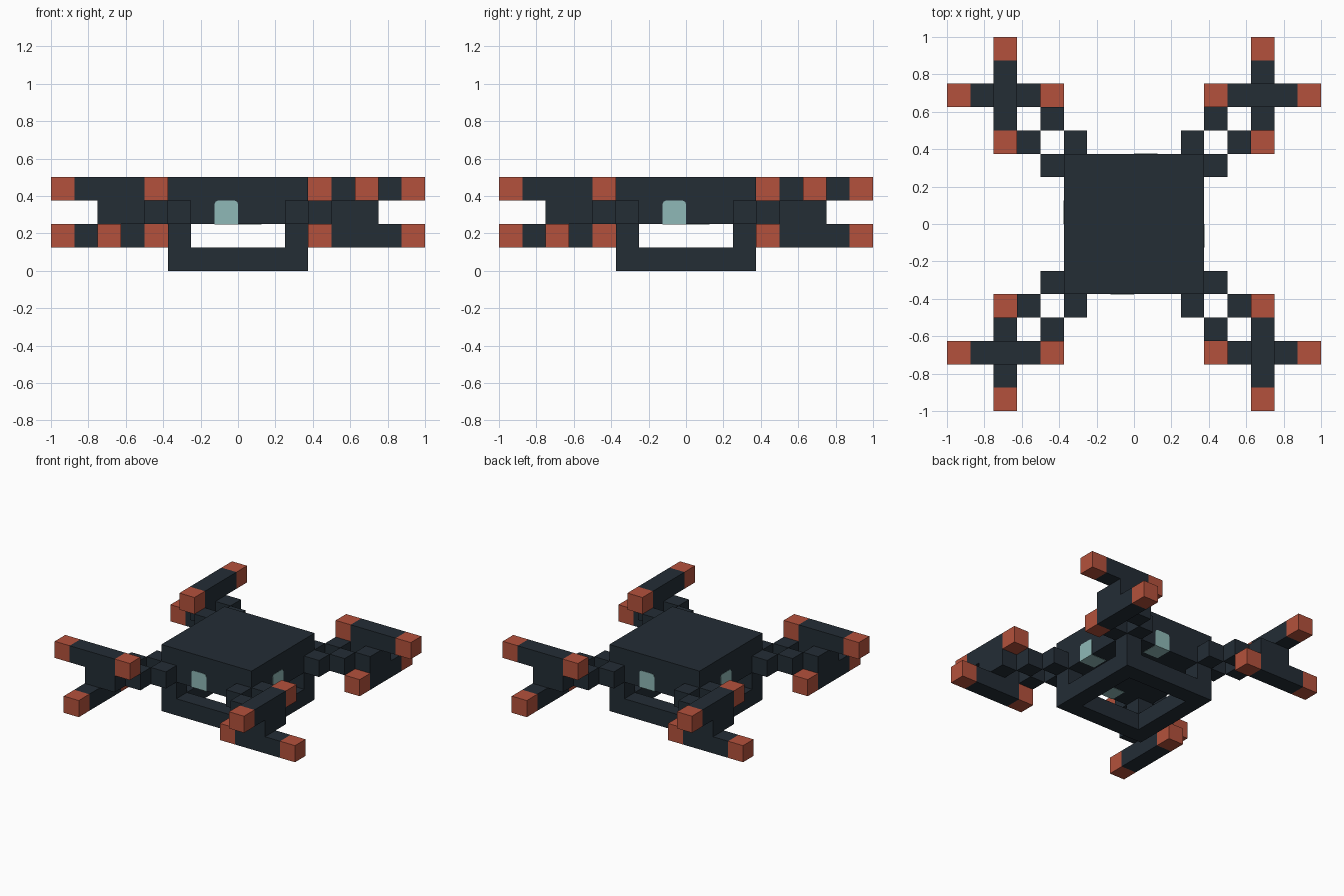
import bpy, bmesh, math
from mathutils import Matrix, Vector

cube = bpy.data.objects.get("Cube")
if cube:
    bpy.data.objects.remove(cube, do_unlink=True)

U = 0.125  # one block


def material(name, rgb):
    m = bpy.data.materials.new(name)
    m.use_nodes = True
    m.diffuse_color = (*rgb, 1)
    m.node_tree.nodes["Principled BSDF"].inputs["Base Color"].default_value = (*rgb, 1)
    return m


DARK = material("dark slate", (0.0168, 0.026, 0.036))
ORANGE = material("burnt orange", (0.456, 0.083, 0.045))
TEAL = material("pale teal", (0.275, 0.485, 0.474))


def add_box(bm, lo, hi):
    """Add a box given by two corners, in blocks."""
    lo, hi = Vector(lo) * U, Vector(hi) * U
    mat = Matrix.Translation((lo + hi) / 2) @ Matrix.Diagonal((*(hi - lo), 1))
    return bmesh.ops.create_cube(bm, size=1, matrix=mat)["verts"]


def finish(bm, name, mats):
    me = bpy.data.meshes.new(name)
    bm.to_mesh(me)
    bm.free()
    for m in mats:
        me.materials.append(m)
    return me


def boxes(name, mat, *pairs):
    bm = bmesh.new()
    for lo, hi in pairs:
        add_box(bm, lo, hi)
    return finish(bm, name, [mat])


def bar(name, axis, lo, hi):
    """A bar along one axis, with a coloured block at each end."""
    bm = bmesh.new()
    add_box(bm, lo, hi)
    normal = [0, 0, 0]
    normal[axis] = 1
    ends = (lo[axis] + 1) * U, (hi[axis] - 1) * U
    for c in ends:
        bmesh.ops.bisect_plane(bm, geom=bm.verts[:] + bm.edges[:] + bm.faces[:],
                               plane_co=[n * c for n in normal], plane_no=normal)
    for f in bm.faces:
        f.material_index = int(not ends[0] < f.calc_center_median()[axis] < ends[1])
    return finish(bm, name, [DARK, ORANGE])


def eye_mesh():
    """A block set into the front face, with softened upper corners."""
    bm = bmesh.new()
    add_box(bm, (-1, -3.016, 1.984), (0, -2, 3))
    top = [e for e in bm.edges if all(v.co.z > 2.5 * U for v in e.verts)
           and abs(e.verts[0].co.y - e.verts[1].co.y) > 0.01]
    bmesh.ops.bevel(bm, geom=top, offset=0.018, segments=2, profile=0.5, affect='EDGES')
    return finish(bm, "eye", [TEAL])


def place(mesh, name, turn=0):
    ob = bpy.data.objects.new(name, mesh)
    ob.rotation_euler.z = turn * math.pi / 2
    bpy.context.collection.objects.link(ob)


# Main body
place(boxes("body", DARK, ((-3, -3, 2), (3, 3, 4))), "body")

# Parts repeated by quarter turns around the body
parts = {
    "eye": eye_mesh(),
    "base_rail": boxes("base_rail", DARK, ((-3, -3, 0), (2, -2, 1))),
    "base_post": boxes("base_post", DARK, ((2, 2, 1), (3, 3, 2))),
    "arm_links": boxes("arm_links", DARK,
                       ((2, 3, 2), (3, 4, 3)), ((3, 2, 2), (4, 3, 3)),
                       ((3, 4, 2), (4, 5, 3)), ((4, 3, 2), (5, 4, 3))),
    "rotor_hub": boxes("rotor_hub", DARK,
                       ((4, 5, 2), (6, 6, 3)), ((5, 4, 2), (6, 5, 3))),
    "upper_blade": bar("upper_blade", 0, (3, 5, 3), (8, 6, 4)),
    "lower_blade": bar("lower_blade", 1, (5, 3, 1), (6, 8, 2)),
}
for turn in range(4):
    for name, mesh in parts.items():
        place(mesh, f"{name}_{turn + 1}", turn)
